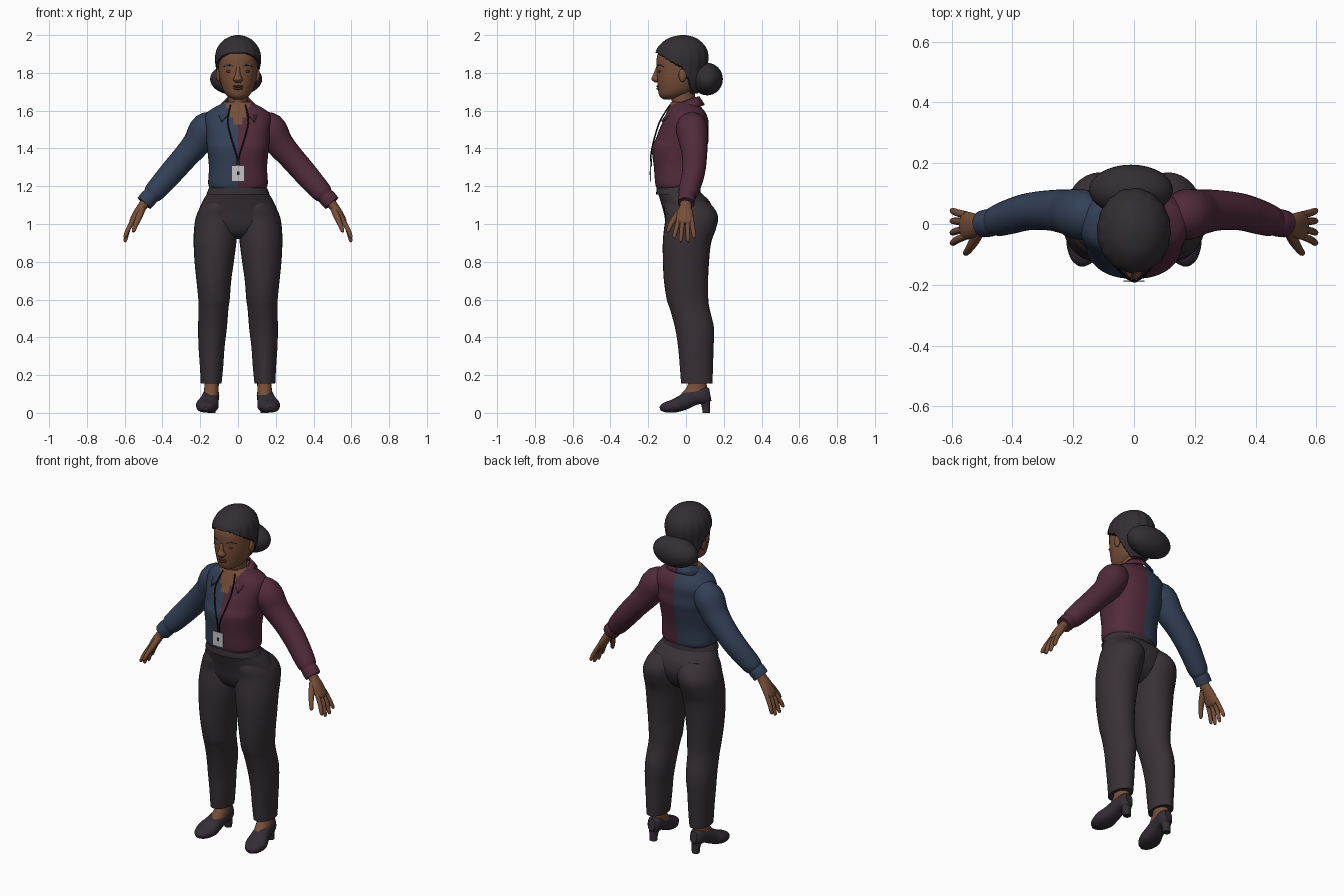
import bpy, bmesh, math
from mathutils import Vector


def material(name, rgb):
    m = bpy.data.materials.new(name)
    m.diffuse_color = (*rgb, 1)
    return m


BLUE = material("blue_shirt", (0.032, 0.050, 0.092))
RED = material("burgundy_shirt", (0.085, 0.024, 0.044))
TROUSER = material("charcoal_trousers", (0.040, 0.030, 0.036))
HAIR = material("dark_hair", (0.033, 0.027, 0.033))
SKIN = material("brown_skin", (0.185, 0.078, 0.040))
SHADE = material("dark_brown_features", (0.085, 0.036, 0.022))
SHOE = material("shoe_purple_black", (0.034, 0.025, 0.036))
BLACK = material("black_cord", (0.010, 0.010, 0.012))
WHITE = material("badge_grey", (0.55, 0.55, 0.57))


def smooth(rows, n):
    """Catmull-Rom resampling of rows of numbers."""
    out = []
    for i in range(len(rows) - 1):
        p0, p1, p2 = rows[max(i - 1, 0)], rows[i], rows[i + 1]
        p3 = rows[min(i + 2, len(rows) - 1)]
        for k in range(n):
            t = k / n
            out.append([0.5 * (2 * b + (c - a) * t + (2 * a - 5 * b + 4 * c - d) * t * t
                               + (3 * b - a - 3 * c + d) * t ** 3)
                        for a, b, c, d in zip(p0, p1, p2, p3)])
    out.append(list(rows[-1]))
    return out


def finish(name, bm, mats, rule=None):
    bmesh.ops.recalc_face_normals(bm, faces=bm.faces)
    if rule:
        for f in bm.faces:
            f.material_index = rule(f.calc_center_median())
    me = bpy.data.meshes.new(name)
    bm.to_mesh(me)
    bm.free()
    for m in mats:
        me.materials.append(m)
    ob = bpy.data.objects.new(name, me)
    bpy.context.collection.objects.link(ob)
    return ob


def loft(name, rows, mats, seg=24, power=2.0, along=False, n=4, side=1, rule=None, warp=None):
    """Rows are x, y, z, radius a, radius b. Rings lie flat, or square to the path when along is set."""
    rows = smooth(rows, n)
    bm = bmesh.new()
    rings = []
    for i, (x, y, z, a, b) in enumerate(rows):
        u, v = Vector((1, 0, 0)), Vector((0, 1, 0))
        if along:
            t = Vector(rows[min(i + 1, len(rows) - 1)][:3]) - Vector(rows[max(i - 1, 0)][:3])
            t.normalize()
            ref = Vector((1, 0, 0)) if abs(t.y) > 0.8 else Vector((0, 1, 0))
            u = (ref - t * ref.dot(t)).normalized()
            v = t.cross(u)
        ring = []
        for k in range(seg):
            c, s = math.cos(2 * math.pi * k / seg), math.sin(2 * math.pi * k / seg)
            c = math.copysign(abs(c) ** (2 / power), c)
            s = math.copysign(abs(s) ** (2 / power), s)
            p = Vector((x, y, z)) + u * a * c + v * b * s
            if warp:
                p = warp(p, Vector((x, y, z)))
            ring.append(bm.verts.new((p.x * side, p.y, p.z)))
        rings.append(ring)
    for r, q in zip(rings, rings[1:]):
        for k in range(seg):
            j = (k + 1) % seg
            bm.faces.new((r[k], r[j], q[j], q[k]))
    bm.faces.new(rings[0])
    bm.faces.new(rings[-1])
    return finish(name, bm, mats, rule)


def ball(name, loc, size, mat, seg=24):
    bm = bmesh.new()
    bmesh.ops.create_uvsphere(bm, u_segments=seg, v_segments=seg // 2, radius=1)
    bmesh.ops.scale(bm, vec=size, verts=bm.verts)
    bmesh.ops.translate(bm, vec=loc, verts=bm.verts)
    return finish(name, bm, [mat])


def box(name, loc, size, mat):
    bm = bmesh.new()
    bmesh.ops.create_cube(bm, size=1)
    bmesh.ops.scale(bm, vec=size, verts=bm.verts)
    bmesh.ops.translate(bm, vec=loc, verts=bm.verts)
    return finish(name, bm, [mat])


# Shirt body: two halves in colour, open V at the neck
def shirt_colour(c):
    if c.y < 0 and c.z > 1.5 and abs(c.x) < (c.z - 1.5) * 0.5:
        return 2
    return 1 if c.x > 0 else 0


loft("shirt_body", [(0, -.04, 1.19, .148, .115), (0, -.04, 1.215, .158, .123), (0, -.04, 1.30, .154, .130),
                    (0, -.035, 1.40, .163, .145), (0, -.02, 1.45, .168, .140), (0, -.012, 1.50, .172, .130),
                    (0, 0, 1.55, .178, .118), (0, 0, 1.59, .163, .103), (0, -.005, 1.62, .12, .085),
                    (0, -.01, 1.645, .07, .07)],
     [BLUE, RED, SKIN], seg=64, power=2.35, n=6, rule=shirt_colour)

# Trouser hips
loft("trouser_hips", [(0, -.04, 1.205, .145, .110), (0, -.037, 1.17, .158, .112), (0, -.005, 1.12, .188, .130),
                      (0, .012, 1.06, .212, .130), (0, .01, 1.0, .218, .115), (0, .005, .95, .17, .085),
                      (0, .005, .92, .06, .04)], [TROUSER], seg=40, power=2.1)
loft("waistband", [(0, -.039, 1.155, .166, .117), (0, -.04, 1.16, .166, .118), (0, -.04, 1.195, .152, .116)],
     [TROUSER], seg=40, power=2.1, n=2)

# Neck and head
loft("neck", [(0, .01, 1.53, .06, .06), (0, -.002, 1.60, .056, .062), (0, -.015, 1.66, .054, .062),
              (0, -.015, 1.74, .058, .066)], [SKIN])
loft("head", [(0, -.09, 1.660, .022, .028), (0, -.078, 1.672, .048, .058), (0, -.062, 1.69, .067, .083),
              (0, -.045, 1.72, .083, .104), (0, -.036, 1.77, .097, .118), (0, -.03, 1.83, .104, .125),
              (0, -.03, 1.89, .102, .123), (0, -.025, 1.94, .08, .1), (0, -.02, 1.97, .04, .05)],
     [SKIN], seg=40, power=2.1)
loft("nose", [(0, -.155, 1.750, .016, .010), (0, -.156, 1.766, .026, .027), (0, -.155, 1.79, .014, .019),
              (0, -.149, 1.83, .010, .009)], [SKIN], seg=16)
ball("upper_lip", (0, -.147, 1.729, ), (.028, .010, .006), SHADE, 16)
ball("lower_lip", (0, -.146, 1.717), (.024, .011, .007), SHADE, 16)


# Hair cap, tucked into the head across the face
def tuck(p, c):
    line = [(1.70, .03), (1.77, .01), (1.83, -.03), (1.86, -.09), (1.905, -.155), (1.92, -.30)]
    edge = line[0][1] if p.z < line[0][0] else -.3
    for (z0, y0), (z1, y1) in zip(line, line[1:]):
        if z0 <= p.z < z1:
            edge = y0 + (y1 - y0) * (p.z - z0) / (z1 - z0)
    if p.y < edge:
        return Vector((c.x + (p.x - c.x) * .8, c.y + (p.y - c.y) * .8, p.z))
    ripple = 1 + .012 * math.sin(16 * math.atan2(p.x, p.y + .02)) * min(1, (2 - p.z) * 10)
    return Vector((p.x * ripple, c.y + (p.y - c.y) * ripple, p.z))


loft("hair_cap", [(0, .012, 1.69, .055, .050), (0, .0, 1.75, .098, .09), (0, -.02, 1.82, .115, .128),
                  (0, -.022, 1.88, .121, .140), (0, -.022, 1.93, .110, .130), (0, -.02, 1.97, .080, .095),
                  (0, -.018, 1.99, .048, .058), (0, -.015, 2.0, .012, .015)],
     [HAIR], seg=96, n=8, warp=tuck)
ball("hair_bun", (-.01, .112, 1.767), (.138, .083, .086), HAIR, 32)

# Lanyard clip and badge
box("badge", (0, -.188, 1.268), (.068, .006, .085), WHITE)
box("badge_mark", (.002, -.1915, 1.268), (.012, .002, .018), BLACK)
box("badge_clip", (0, -.184, 1.325), (.014, .008, .04), BLACK)

for s, side, cloth in ((-1, "left", BLUE), (1, "right", RED)):
    # Face details
    ball(side + "_eye", (s * .043, -.139, 1.808), (.020, .008, .007), SHADE, 16)
    loft(side + "_brow", [(.018, -.150, 1.832, .003, .003), (.045, -.143, 1.842, .004, .005),
                          (.075, -.117, 1.833, .003, .003)], [HAIR], seg=8, along=True, side=s)
    ball(side + "_ear", (s * .104, -.018, 1.788), (.012, .021, .036), SKIN, 16)

    # Collar flap
    upper = smooth([(0, .072, 1.675), (.05, .05, 1.672), (.068, 0, 1.655), (.058, -.055, 1.63),
                    (.035, -.090, 1.60)], 5)
    lower = smooth([(0, .100, 1.632), (.075, .075, 1.628), (.110, 0, 1.615), (.108, -.075, 1.59),
                    (.088, -.132, 1.545)], 5)
    bm = bmesh.new()
    strip = [[bm.verts.new((s * x, y, z)) for x, y, z in row] for row in (upper, lower)]
    for k in range(len(upper) - 1):
        bm.faces.new((strip[0][k], strip[0][k + 1], strip[1][k + 1], strip[1][k]))
    collar = finish(side + "_collar", bm, [cloth])
    collar.modifiers.new("thickness", "SOLIDIFY").thickness = .01

    # Lanyard cord
    loft(side + "_lanyard", [(.040, -.085, 1.63, .004, .004), (.055, -.135, 1.55, .004, .004),
                             (.040, -.163, 1.47, .004, .004), (.012, -.184, 1.38, .004, .004),
                             (0, -.186, 1.33, .004, .004)], [BLACK], seg=8, along=True, side=s)

    # Sleeve with cuff
    loft(side + "_sleeve", [(.09, .025, 1.55, .05, .045), (.165, .03, 1.51, .083, .083), (.22, .04, 1.425, .074, .074),
                            (.28, .045, 1.355, .066, .067), (.35, .04, 1.275, .061, .064),
                            (.42, .02, 1.195, .056, .058), (.45, .01, 1.162, .051, .053),
                            (.462, .006, 1.149, .044, .045), (.475, .004, 1.135, .046, .047),
                            (.497, 0, 1.11, .044, .045)], [cloth], along=True, side=s)

    # Hand
    loft(side + "_palm", [(.475, 0, 1.135, .030, .028), (.505, -.002, 1.095, .031, .025),
                          (.53, -.005, 1.06, .042, .023), (.556, -.005, 1.015, .046, .019),
                          (.563, -.005, 1.0, .036, .012)], [SKIN], seg=20, along=True, side=s)
    fingers = [("index", -.040, -.062, .925), ("middle", -.016, -.028, .905),
               ("ring", .008, .010, .905), ("little", .030, .043, .925)]
    for f, y0, y1, z1 in fingers:
        loft(f"{side}_{f}_finger", [(.552, y0, 1.025, .012, .012), (.580, (y0 + y1) / 2, .975, .012, .012),
                                    (.596, y1, z1 + .012, .010, .010), (.601, y1, z1, .004, .004)],
             [SKIN], seg=12, along=True, side=s)
    loft(side + "_thumb", [(.507, -.02, 1.08, .018, .018), (.525, -.055, 1.035, .017, .017),
                           (.542, -.082, .995, .013, .013), (.553, -.095, .965, .010, .010),
                           (.556, -.098, .957, .004, .004)], [SKIN], seg=12, along=True, side=s)

    # Trouser leg
    loft(side + "_trouser_leg", [(.09, .0, 1.12, .085, .11), (.10, .018, 1.08, .105, .134),
                                 (.112, .03, 1.03, .113, .140), (.118, .020, .97, .115, .137),
                                 (.122, .005, .90, .113, .128), (.126, 0, .80, .104, .122),
                                 (.128, 0, .70, .092, .117), (.127, .008, .60, .083, .110),
                                 (.130, .020, .55, .079, .105), (.135, .045, .45, .076, .103),
                                 (.140, .052, .35, .069, .094), (.140, .055, .25, .062, .088),
                                 (.142, .057, .155, .055, .083)], [TROUSER], seg=32, side=s)

    # Foot, shoe and heel
    loft(side + "_foot", [(.145, .02, .06, .040, .07), (.143, .04, .10, .040, .066), (.14, .058, .14, .038, .052),
                          (.14, .062, .20, .040, .045)], [SKIN], seg=20, side=s)
    loft(side + "_shoe", [(.172, -.137, .022, .012, .010), (.170, -.115, .028, .040, .025),
                          (.163, -.06, .038, .060, .036), (.153, -.01, .058, .051, .042),
                          (.145, .05, .085, .044, .042), (.140, .10, .093, .040, .046),
                          (.139, .128, .098, .022, .034)], [SHOE], seg=24, power=2.4, along=True, side=s)
    loft(side + "_heel", [(.14, .108, 0, .021, .020), (.14, .104, .04, .024, .023), (.14, .092, .08, .035, .034)],
         [SHOE], seg=16, power=2.4, side=s)

# Smooth shading with sharp creases kept
for ob in bpy.context.collection.objects:
    ob.select_set(True)
    bpy.context.view_layer.objects.active = ob
bpy.ops.object.shade_smooth_by_angle(angle=math.radians(40))
